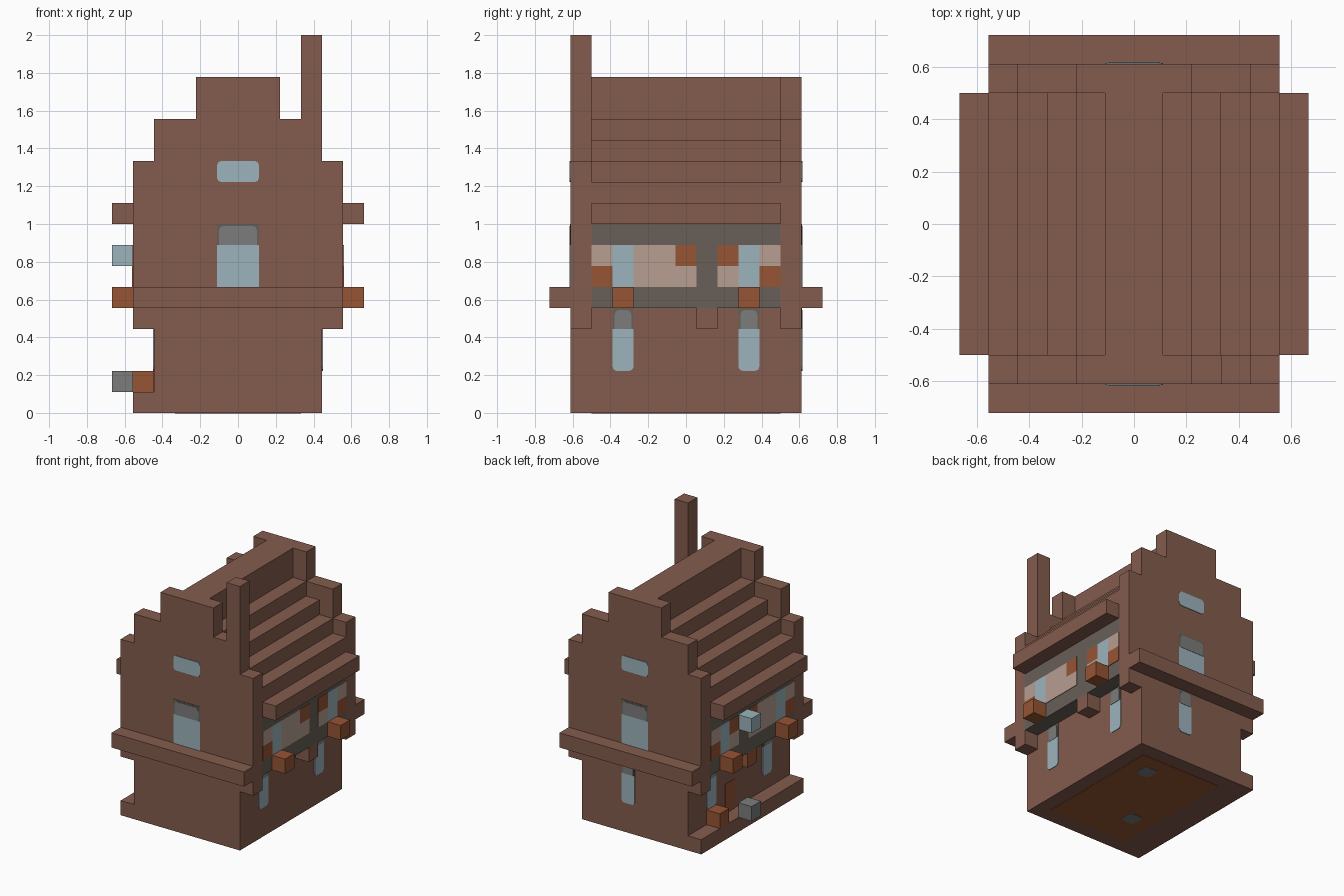
import bpy, bmesh

U = 1 / 9  # one building block

old = bpy.data.objects.get("Cube")
if old:
    bpy.data.objects.remove(old, do_unlink=True)


def material(name, rgb):
    m = bpy.data.materials.new(name)
    m.use_nodes = True
    m.diffuse_color = (*rgb, 1)
    m.node_tree.nodes["Principled BSDF"].inputs["Base Color"].default_value = (*rgb, 1)
    return m


BRICK = material("brown_brick", (0.231, 0.107, 0.076))
WOOD = material("orange_wood", (0.305, 0.089, 0.034))
GLASS = material("pale_blue_glass", (0.332, 0.456, 0.503))
STONE = material("grey_stone", (0.202, 0.202, 0.202))
TIMBER = material("dark_timber", (0.138, 0.117, 0.098))
PLASTER = material("pink_plaster", (0.479, 0.342, 0.287))


def finish(name, bm, *mats):
    bmesh.ops.recalc_face_normals(bm, faces=bm.faces)
    me = bpy.data.meshes.new(name)
    bm.to_mesh(me)
    bm.free()
    for m in mats:
        me.materials.append(m)
    ob = bpy.data.objects.new(name, me)
    bpy.context.collection.objects.link(ob)
    return ob


def box(name, x, y, z, mat, soft=None, axis=0):
    """Box from ranges in blocks; soft rounds its corners seen along axis."""
    bm = bmesh.new()
    bmesh.ops.create_cube(bm, size=1)
    for v in bm.verts:
        v.co = [(r[0] if c < 0 else r[1]) * U for c, r in zip(v.co, (x, y, z))]
    if soft:
        mid = sum(z) / 2 * U
        edges = [e for e in bm.edges
                 if abs(e.verts[0].co[axis] - e.verts[1].co[axis]) > 1e-5
                 and all(abs(e.verts[0].co[i] - e.verts[1].co[i]) < 1e-6 for i in range(3) if i != axis)
                 and (soft == "all" or (e.verts[0].co.z > mid) == (soft == "top"))]
        bmesh.ops.bevel(bm, geom=edges, offset=0.2 * U, segments=2, profile=0.5, affect='EDGES')
    return finish(name, bm, mat)


def prism(name, outline, y0, y1, *mats):
    """Extrude an x-z outline along y."""
    bm = bmesh.new()
    face = bm.faces.new([bm.verts.new((x * U, y0 * U, z * U)) for x, z in outline])
    ext = bmesh.ops.extrude_face_region(bm, geom=[face])
    for v in ext["geom"]:
        if isinstance(v, bmesh.types.BMVert):
            v.co.y = y1 * U
    return finish(name, bm, *mats)


def plate(name, axis, at, u, z, mat, t=0.04, soft=None):
    """Thin plate on a wall; axis 0 faces x, axis 1 faces y."""
    d = (at, at + t) if at > 0 else (at - t, at)
    if axis == 0:
        return box(name, d, u, z, mat, soft, 0)
    return box(name, u, d, z, mat, soft, 1)


def window(name, axis, at, u, z0, soft):
    """Two-block glass pane with a rounded stone arch over it."""
    plate(name + "_glass", axis, at, u, (z0, z0 + 2), GLASS, soft=soft)
    plate(name + "_surround", axis, at, u, (z0 + 2, z0 + 3), TIMBER, 0.03)
    plate(name + "_arch", axis, at, (u[0] + 0.1, u[1] - 0.1), (z0 + 2, z0 + 2.9),
          STONE, 0.06, "top")


# Body with overhanging upper storey and stepped roof
foot = [(-4, 1), (-5, 1), (-5, 0), (4, 0)]
roof = [(4, 5), (5, 5), (5, 9), (6, 9), (6, 10), (5, 10), (5, 11), (4, 11), (4, 12),
        (3, 12), (3, 13), (2, 13), (2, 14), (1, 14), (1, 16)]
body = prism("body", foot + roof + [(-x, z) for x, z in reversed(roof)], -4.5, 4.5, BRICK, TIMBER)
for p in body.data.polygons:
    c, n = p.center / U, p.normal
    upper_wall = abs(n.x) > 0.9 and 5 < c.z < 9 and abs(c.x) > 4.9
    soffit = n.z < -0.9 and 4.9 < c.z < 5.1
    p.material_index = int(upper_wall or soffit)

# Stepped gables and belts at both ends
step = [(4, 4), (5, 4), (5, 12), (4, 12), (4, 14), (2, 14), (2, 16)]
gable = foot + step + [(-x, z) for x, z in reversed(step)]
for end, s in (("front", -1), ("back", 1)):
    prism(end + "_gable", gable, s * 4.5, s * 5.5, BRICK)
    box(end + "_belt", (-5, 5), sorted((s * 5.5, s * 6.5)), (5, 6), BRICK)
    plate(end + "_attic_window", 1, s * 5.5, (-1, 1), (11, 12), GLASS, soft="all")
    window(end + "_hall_window", 1, s * 5.5, (-1, 1), 6, None)
window("back_lower_window", 1, 5.5, (0, 1), 2, "bottom")
box("chimney", (3, 4), (-5.5, -4.5), (14, 18), BRICK)

# Upper wall panels, windows and flower boxes on both long sides
panels = [
    ("plaster", PLASTER, (-4.5, -3.5), (7, 8)), ("plaster", PLASTER, (-2.5, -0.5), (7, 8)),
    ("plaster", PLASTER, (3.5, 4.5), (7, 8)), ("plaster", PLASTER, (-2.5, 0.5), (6, 7)),
    ("plaster", PLASTER, (1.5, 2.5), (6, 7)),
    ("brace", WOOD, (-0.5, 0.5), (7, 8)), ("brace", WOOD, (1.5, 2.5), (7, 8)),
    ("brace", WOOD, (-4.5, -3.5), (6, 7)), ("brace", WOOD, (3.5, 4.5), (6, 7)),
]
for side, s in (("left", 1), ("right", -1)):
    for kind, mat, u, z in panels:
        plate(side + "_" + kind, 0, s * 5, u, z, mat)
    for y in (-3, 3):
        u = (y - 0.5, y + 0.5)
        plate(side + "_upper_window", 0, s * 5, u, (6, 8), GLASS)
        window(side + "_lower_window", 0, s * 4, u, 2, "bottom")
        box(side + "_flower_box", sorted((s * 5, s * 6)), u, (5, 6), WOOD)

# Brackets under the overhang
box("left_bracket", (4, 5), (0.5, 1.5), (4, 5), BRICK)
box("right_bracket", (-5, -4), (-0.5, 0.5), (4, 5), WOOD)

# Entrance side: door, planter, hanging lamp and step stone
plate("door", 0, -4, (0.5, 1.5), (1, 3), WOOD)
box("planter", (-5, -4), (2.5, 3.5), (1, 2), WOOD)
box("lamp", (-6, -5), (0.5, 1.5), (7, 8), GLASS)
box("step_stone", (-6, -5), (0.5, 1.5), (1, 2), STONE)

# Floor seen from below, flush with the ground
box("floor", (-3, 3), (-4.5, 4.5), (-0.02, 0), WOOD)
for x, y in ((1, 2.5), (-2, -2.5)):
    box("floor_stone", (x, x + 1), (y, y + 1), (-0.04, 0), STONE, "all", 2)
bpy.data.objects["floor_stone"].select_set(False)
